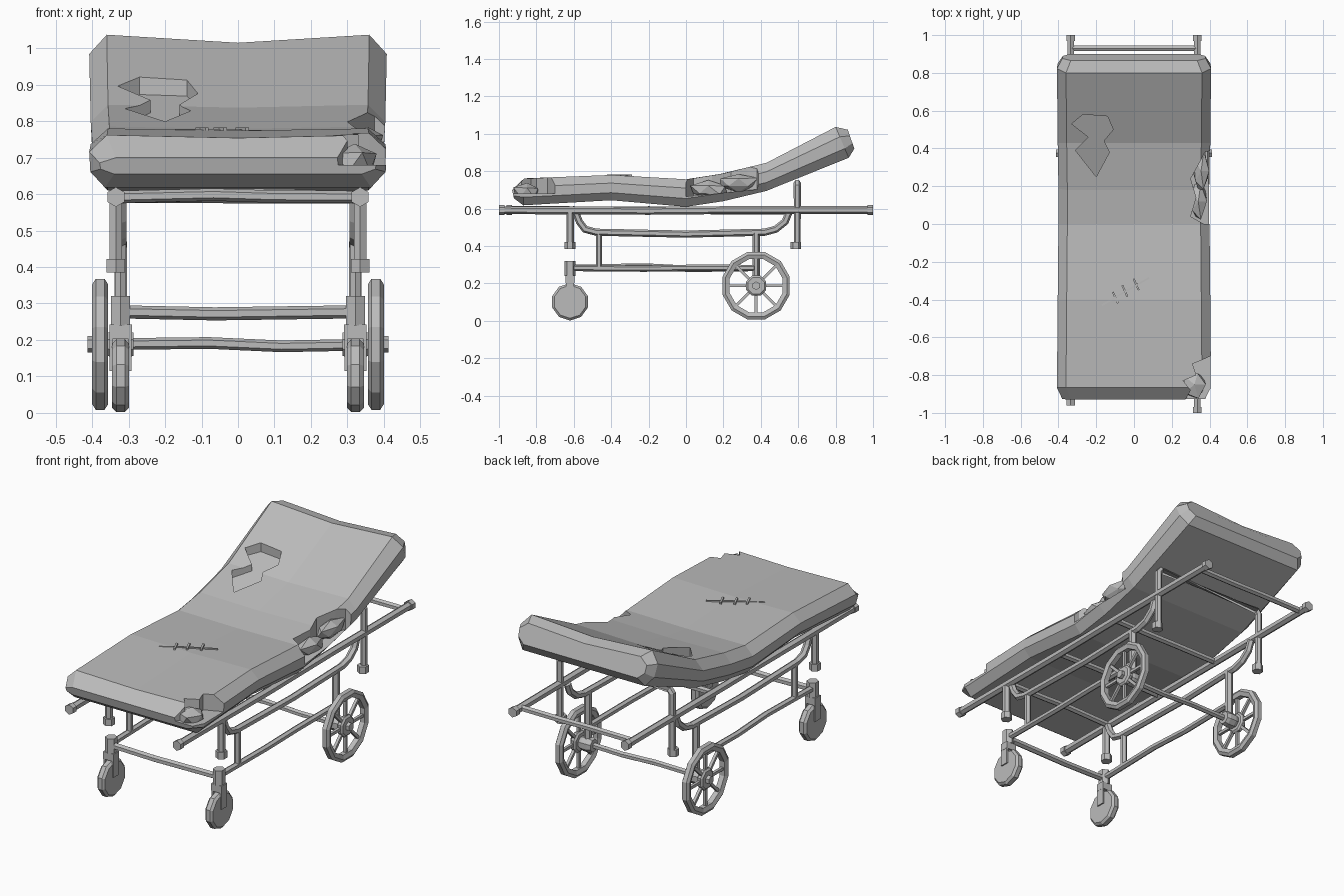
import bpy, bmesh, math, random
from mathutils import Vector

random.seed(4)
if "Cube" in bpy.data.objects:
    bpy.data.objects.remove(bpy.data.objects["Cube"])

grey = bpy.data.materials.new("plain grey")
grey.use_nodes = True
grey.diffuse_color = (0.5, 0.5, 0.5, 1)
grey.node_tree.nodes["Principled BSDF"].inputs["Base Color"].default_value = (0.5, 0.5, 0.5, 1)


def finish(name, bm):
    bmesh.ops.recalc_face_normals(bm, faces=bm.faces)
    mesh = bpy.data.meshes.new(name)
    bm.to_mesh(mesh)
    bm.free()
    mesh.materials.append(grey)
    obj = bpy.data.objects.new(name, mesh)
    bpy.context.scene.collection.objects.link(obj)
    return obj


def loft(name, rings, closed=False):
    """Skin a list of point rings, capping the ends unless closed."""
    bm = bmesh.new()
    loops = [[bm.verts.new(p) for p in ring] for ring in rings]
    n = len(loops[0])
    pairs = list(zip(loops, loops[1:])) + ([(loops[-1], loops[0])] if closed else [])
    for a, b in pairs:
        for i in range(n):
            j = (i + 1) % n
            bm.faces.new((a[i], a[j], b[j], b[i]))
    if not closed:
        bm.faces.new(loops[0])
        bm.faces.new(loops[-1])
    return finish(name, bm)


def tube(name, path, radius=0.017, sides=6, dent=0.0):
    """Sweep a polygon along a planar path; dent adds a battered middle."""
    pts = [Vector(p) for p in path]
    if dent and len(pts) == 2:
        wobble = [Vector((0, 0, random.uniform(-dent, dent))) for _ in range(2)]
        pts[1:1] = [pts[0].lerp(pts[1], t) + w for t, w in zip((0.4, 0.65), wobble)]
    first = (pts[1] - pts[0]).normalized()
    ref = Vector((1, 0, 0)) if abs(first.x) < 0.5 else Vector((0, 1, 0))
    rings = []
    for i, p in enumerate(pts):
        d_in = (p - pts[max(i - 1, 0)]).normalized() if i else first
        d_out = (pts[i + 1] - p).normalized() if i < len(pts) - 1 else d_in
        tangent = (d_in + d_out).normalized()
        side = (ref - tangent * ref.dot(tangent)).normalized()
        up = tangent.cross(side)
        miter = 1 / max(tangent.dot(d_in), 0.5)
        rings.append([p + radius * (side * math.cos(a) + up * math.sin(a) * miter)
                      for a in (math.tau * (k + 0.5) / sides for k in range(sides))])
    return loft(name, rings)


def box(name, centre, size):
    bm = bmesh.new()
    bmesh.ops.create_cube(bm, size=1)
    for v in bm.verts:
        v.co = Vector([c + p * s for c, p, s in zip(centre, v.co, size)])
    return finish(name, bm)


def disc(name, x0, x1, y, z, radius, sides, bevel=0.0):
    """Wheel-like disc lying along x with chamfered rims."""
    w = x1 - x0
    profile = [(x0, radius - bevel), (x0 + w * 0.25, radius),
               (x1 - w * 0.25, radius), (x1, radius - bevel)]
    angles = [math.tau * (k + 0.5) / sides for k in range(sides)]
    return loft(name, [[(x, y + r * math.cos(a), z + r * math.sin(a)) for a in angles]
                       for x, r in profile])


def cut(target, outline, floor, top=1.3):
    """Cut a jagged prism out of the target down to a floor height rule."""
    cutter = loft("cutter", [[(x, y, floor(y)) for x, y in outline],
                             [(x, y, top) for x, y in outline]])
    cutter.hide_render = True
    mod = target.modifiers.new("cut", 'BOOLEAN')
    mod.operation, mod.solver, mod.object = 'DIFFERENCE', 'EXACT', cutter
    bpy.context.view_layer.objects.active = target
    bpy.ops.object.modifier_apply(modifier=mod.name)
    bpy.data.objects.remove(cutter)


def lump(name, centre, size):
    bm = bmesh.new()
    bmesh.ops.create_icosphere(bm, subdivisions=1, radius=1)
    for v in bm.verts:
        k = random.uniform(0.8, 1.1)
        v.co = Vector([c + p * s * k for c, p, s in zip(centre, v.co, size)])
    return finish(name, bm)


# Mattress: bottom y, z, top y, z, width scale and middle sag at each station
stations = [(-0.92, 0.655, -0.93, 0.70, 0.93, 0.0), (-0.87, 0.618, -0.865, 0.762, 1, 0.008),
            (-0.4, 0.645, -0.4, 0.78, 0.99, 0.006), (0, 0.61, 0, 0.757, 0.98, 0.004),
            (0.2, 0.64, 0.18, 0.785, 0.98, 0.006), (0.43, 0.695, 0.43, 0.845, 0.99, 0.008),
            (0.87, 0.872, 0.8, 1.037, 1, 0.022), (0.9, 0.92, 0.865, 1.022, 0.93, 0.02)]
half = [(0.365, 0), (0.405, 0.3), (0.408, 0.68), (0.36, 1)]
section = half + [(0, 1)] + [(-x, h) for x, h in reversed(half)] + [(0, 0)]
rings = []
for by, bz, ty, tz, scale, sag in stations:
    ring = []
    for x, h in section:
        dip = sag if x == 0 and h == 1 else 0
        ring.append((x * scale, by + (ty - by) * h, bz + (tz - bz) * h - dip))
    rings.append(ring)
mattress = loft("mattress", rings)

# Torn corner, torn side and hole in the backrest
cut(mattress, [(0.25, -0.97), (0.3, -0.88), (0.26, -0.83), (0.33, -0.8), (0.31, -0.74),
               (0.36, -0.72), (0.45, -0.68), (0.45, -0.97)], lambda y: 0.68)
cut(mattress, [(0.37, 0), (0.3, 0.04), (0.33, 0.14), (0.3, 0.24), (0.35, 0.33),
               (0.375, 0.38), (0.45, 0.4), (0.45, 0)], lambda y: 0.665 + 0.1 * y)
cut(mattress, [(-0.33, 0.53), (-0.27, 0.58), (-0.14, 0.57), (-0.11, 0.5), (-0.16, 0.44),
               (-0.13, 0.38), (-0.2, 0.25), (-0.31, 0.39), (-0.24, 0.46)],
    lambda y: 0.81 + 0.42 * (y - 0.43))
lump("corner_stuffing", (0.32, -0.85, 0.685), (0.07, 0.08, 0.06))
lump("side_stuffing_low", (0.34, 0.12, 0.7), (0.05, 0.11, 0.05))
lump("side_stuffing_high", (0.355, 0.28, 0.74), (0.05, 0.12, 0.05))

# Stitched seam
tube("seam", [(-0.17, -0.43, 0.774), (-0.05, -0.36, 0.774), (0.08, -0.285, 0.771)], 0.006, 4)
for x, y in ((-0.1, -0.39), (-0.05, -0.355), (0.01, -0.32)):
    tube("stitch", [(x - 0.012, y + 0.03, 0.778), (x + 0.015, y - 0.03, 0.778)], 0.007, 4)

# Cross bars of the bed, chassis and axle
for y in (-0.6, -0.2, 0.25, 0.93):
    tube("bed_crossbar", [(-0.335, y, 0.592), (0.335, y, 0.592)], 0.017, dent=0.008)
tube("front_crossbar", [(-0.32, -0.62, 0.277), (0.32, -0.62, 0.277)], 0.018, dent=0.008)
tube("rear_axle", [(-0.4, 0.37, 0.188), (0.4, 0.37, 0.188)], 0.016, dent=0.006)

# Backrest support arch, standing through both rails
tube("backrest_arch", [(-0.335, 0.595, 0.4), (-0.335, 0.595, 0.72), (-0.32, 0.595, 0.738),
                       (0.32, 0.595, 0.738), (0.335, 0.595, 0.72), (0.335, 0.595, 0.4)], 0.018)

for s, side in ((1, "left"), (-1, "right")):
    xr, xf = 0.335 * s, 0.322 * s
    # Long rail with end caps
    foot = -1.0 if s > 0 else -0.96
    tube(side + "_rail", [(xr, foot, 0.592), (xr, 1, 0.592)], 0.021, dent=0.004)
    for y in (foot, 0.97):
        tube(side + "_rail_cap", [(xr, y, 0.592), (xr, y + 0.03, 0.592)], 0.027)

    # Drop posts and caps
    tube(side + "_foot_post", [(xr, -0.62, 0.4), (xr, -0.62, 0.59)], 0.02)
    for y in (-0.62, 0.587):
        tube(side + "_post_cap", [(xr, y, 0.385), (xr, y, 0.422)], 0.029)

    # Bent hanging frame
    bend = [(-0.59, 0.58), (-0.57, 0.53), (-0.54, 0.49), (-0.48, 0.474), (0.0, 0.464),
            (0.42, 0.474), (0.48, 0.49), (0.53, 0.53), (0.55, 0.58)]
    tube(side + "_hanging_frame", [(xf, y, z) for y, z in bend], 0.019)
    tube(side + "_front_strut", [(xf, -0.465, 0.28), (xf, -0.465, 0.47)], 0.017)
    tube(side + "_rear_strut", [(xf, 0.375, 0.17), (xf, 0.375, 0.47)], 0.02)
    tube(side + "_lower_bar", [(xf, -0.62, 0.283), (xf, 0.375, 0.283)], 0.017, dent=0.008)

    # Front caster
    tube(side + "_caster_socket", [(xf, -0.62, 0.24), (xf, -0.62, 0.32)], 0.03)
    box(side + "_caster_crown", (xf, -0.62, 0.222), (0.062, 0.048, 0.04))
    for k in (-1, 1):
        box(side + "_caster_fork", (xf + 0.026 * k, -0.62, 0.17), (0.008, 0.045, 0.11))
    disc(side + "_caster_wheel", xf - 0.023, xf + 0.023, -0.62, 0.102, 0.1, 10, 0.012)

    # Spoked rear wheel
    xw, yw, zw = 0.378 * s, 0.375, 0.188
    rim = [(-0.022, 0.17), (-0.012, 0.186), (0.012, 0.186), (0.022, 0.17),
           (0.014, 0.147), (-0.014, 0.147)]
    angles = [math.tau * (k + 0.5) / 12 for k in range(12)]
    loft(side + "_rear_rim", [[(xw + dx, yw + r * math.cos(a), zw + r * math.sin(a))
                               for dx, r in rim] for a in angles], closed=True)
    for k in range(8):
        a = math.tau * k / 8
        d = Vector((0, math.cos(a), math.sin(a)))
        c = Vector((xw, yw, zw))
        tube(side + "_spoke", [c + d * 0.03, c + d * 0.155], 0.011, 4)
    disc(side + "_rear_hub", xw - 0.016, xw + 0.016, yw, zw, 0.058, 8, 0.01)
    disc(side + "_hub_bracket", 0.322 * s - 0.036, 0.322 * s + 0.036, yw, zw, 0.04, 8, 0.006)
    tube(side + "_axle_nut", [(xw, yw, zw), (0.413 * s, yw, zw)], 0.023)
